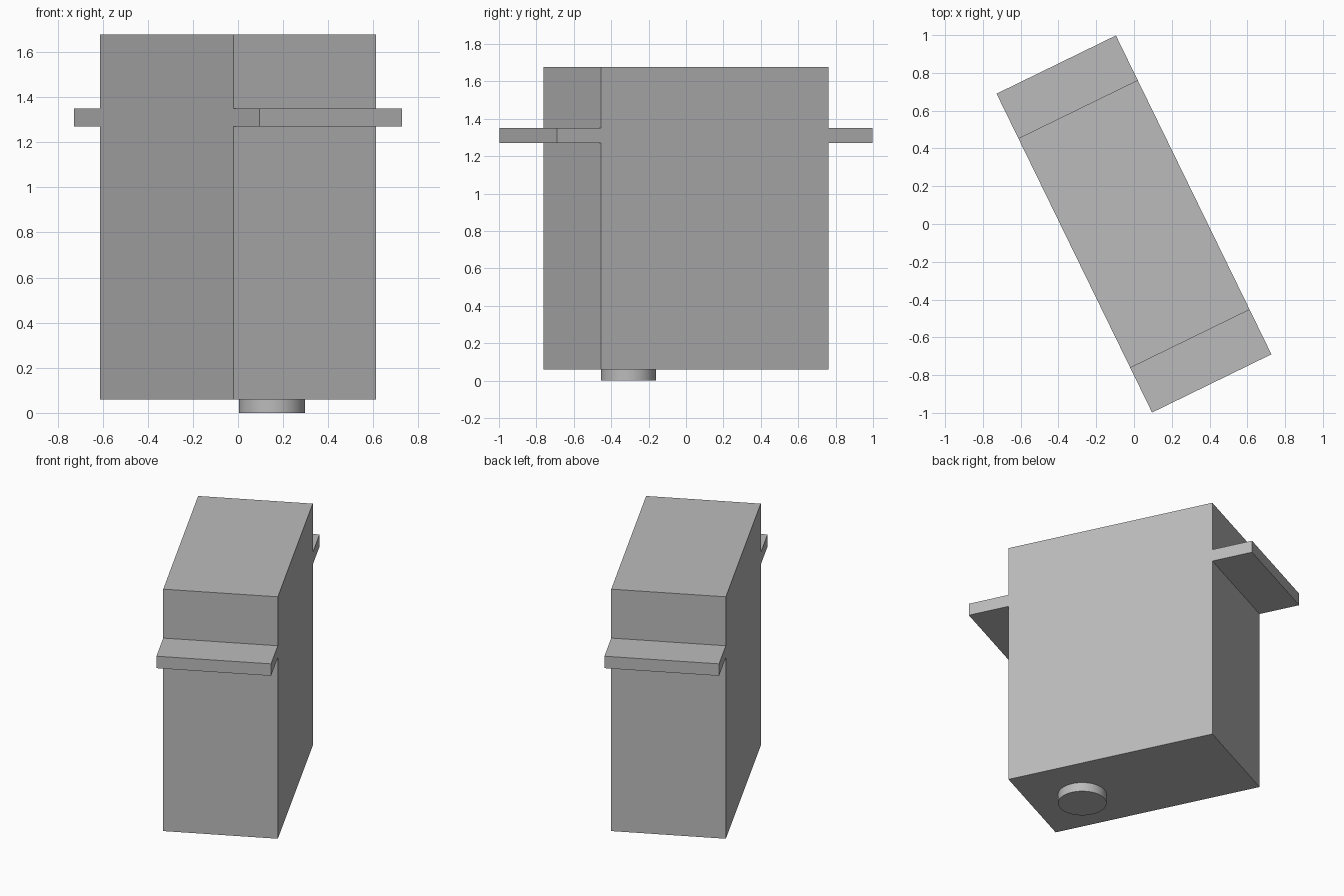
import bpy
import bmesh
import math
from mathutils import Matrix

cube = bpy.data.objects.get("Cube")
if cube:
    bpy.data.objects.remove(cube)

TURN = Matrix.Rotation(math.radians(26), 4, "Z")
DEPTH, HALF_BODY, HALF_EARS = 0.703, 0.676, 0.939
BASE, EAR_LOW, EAR_HIGH, TOP = 0.06, 1.27, 1.35, 1.677

grey = bpy.data.materials.new("plain grey")
grey.use_nodes = True
grey.diffuse_color = (0.5, 0.5, 0.5, 1)
grey.node_tree.nodes["Principled BSDF"].inputs["Base Color"].default_value = grey.diffuse_color


def add_part(name, bm):
    bmesh.ops.recalc_face_normals(bm, faces=bm.faces)
    bm.transform(TURN)
    mesh = bpy.data.meshes.new(name)
    bm.to_mesh(mesh)
    bm.free()
    mesh.materials.append(grey)
    obj = bpy.data.objects.new(name, mesh)
    bpy.context.collection.objects.link(obj)
    return obj


# Case with a mounting ear at each end: one mirrored outline, extruded sideways
half = [(HALF_BODY, BASE), (HALF_BODY, EAR_LOW), (HALF_EARS, EAR_LOW),
        (HALF_EARS, EAR_HIGH), (HALF_BODY, EAR_HIGH), (HALF_BODY, TOP)]
outline = half + [(-y, z) for y, z in reversed(half)]
bm = bmesh.new()
face = bm.faces.new([bm.verts.new((-DEPTH / 2, y, z)) for y, z in outline])
side = bmesh.ops.extrude_face_region(bm, geom=[face])["geom"]
bmesh.ops.translate(bm, vec=(DEPTH, 0, 0),
                    verts=[v for v in side if isinstance(v, bmesh.types.BMVert)])
add_part("case_with_ears", bm)

# Round shaft under the case, towards the front end
bm = bmesh.new()
bmesh.ops.create_cone(bm, cap_ends=True, segments=64, radius1=0.147, radius2=0.147,
                      depth=BASE, matrix=Matrix.Translation((0, -0.343, BASE / 2)))
shaft = add_part("output_shaft", bm)
bpy.context.view_layer.objects.active = shaft
shaft.select_set(True)
bpy.ops.object.shade_smooth_by_angle(angle=math.radians(30))
